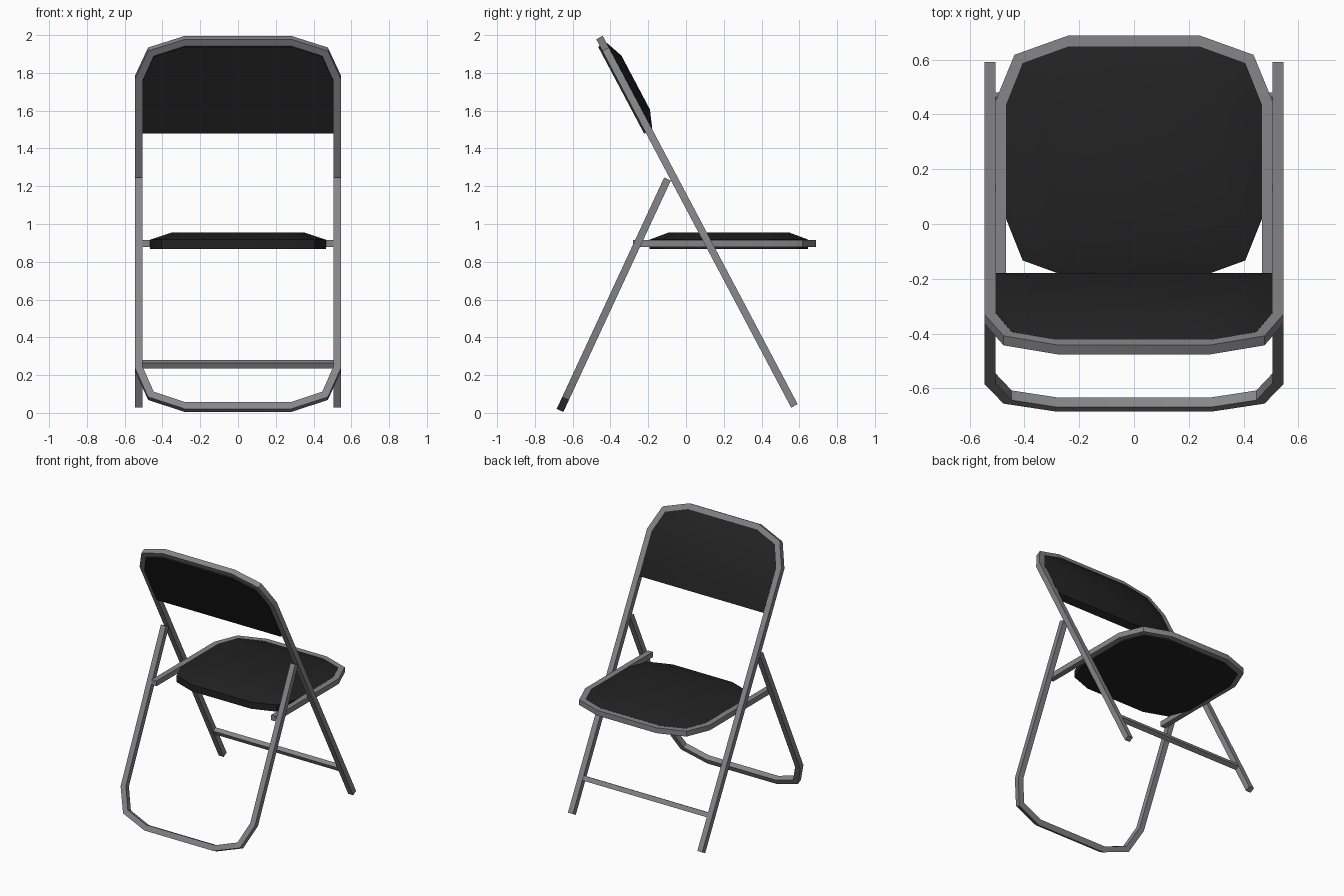
import bpy, bmesh, math
from mathutils import Vector

if "Cube" in bpy.data.objects:
    bpy.data.objects.remove(bpy.data.objects["Cube"])

TUBE = 0.039
# Chamfered corner: (distance in from the side, distance back from the end)
OUTER = [(0, 0.24), (0.07, 0.07), (0.265, 0)]
INNER = [(0.04, 0.25), (0.10, 0.10), (0.265, 0.04)]


def material(name, rgb, rough):
    m = bpy.data.materials.new(name)
    m.use_nodes = True
    m.diffuse_color = (*rgb, 1)
    bsdf = m.node_tree.nodes["Principled BSDF"]
    bsdf.inputs["Base Color"].default_value = (*rgb, 1)
    bsdf.inputs["Roughness"].default_value = rough
    return m


STEEL = material("grey steel", (0.24, 0.24, 0.25), 0.5)
VINYL = material("black vinyl", (0.016, 0.016, 0.016), 0.6)


class Plane:
    """Tilted working plane: x across, a along the part, n out of the plane."""
    def __init__(self, end, start, facing):
        self.end = Vector((0, *end))
        run = self.end - Vector((0, *start))
        self.length = run.length
        self.u = run.normalized()
        self.n = Vector((1, 0, 0)).cross(self.u)
        if self.n.dot(Vector((0, *facing))) < 0:
            self.n = -self.n

    def at(self, x, a, n):
        return self.end + Vector((x, 0, 0)) + self.u * a + self.n * n


def finish(name, bm, mat):
    bmesh.ops.recalc_face_normals(bm, faces=bm.faces)
    mesh = bpy.data.meshes.new(name)
    bm.to_mesh(mesh)
    bm.free()
    mesh.materials.append(mat)
    ob = bpy.data.objects.new(name, mesh)
    bpy.context.collection.objects.link(ob)
    bpy.ops.object.select_all(action='DESELECT')
    ob.select_set(True)
    bpy.context.view_layer.objects.active = ob
    bpy.ops.object.shade_smooth_by_angle(angle=math.radians(30))
    return ob


def skin(bm, rings, cap=True):
    """Bridge closed rings of points and cap both ends."""
    loops = [[bm.verts.new(p) for p in ring] for ring in rings]
    for r, s in zip(loops, loops[1:]):
        for i in range(len(r)):
            j = (i + 1) % len(r)
            bm.faces.new((r[i], r[j], s[j], s[i]))
    bm.faces.new(loops[0])
    bm.faces.new(loops[-1])


def arch(corner, half, back):
    """Path up one side, round the chamfered end and down the other side."""
    left = [(half - dx, -da) for dx, da in corner]
    left.insert(0, (left[0][0], -back))
    return left + [(-x, a) for x, a in reversed(left)]


def bent_tube(name, plane, half):
    bm = bmesh.new()
    h = TUBE / 2
    pairs = zip(arch(OUTER, half, plane.length), arch(INNER, half, plane.length))
    skin(bm, [[plane.at(*o, -h), plane.at(*o, h), plane.at(*i, h), plane.at(*i, -h)]
              for o, i in pairs])
    return finish(name, bm, STEEL)


def cushion(name, plane, half, back, round_back, shrink):
    """Padded panel with a straight rim and a sloped top."""
    outline = arch(INNER, half, back)
    if round_back:
        front = outline[1:-1]
        outline = front + [(x, -back - 0.04 - a) for x, a in reversed(front)]
    mid = -(back + 0.04) / 2
    top = [(x * shrink[0], mid + (a - mid) * shrink[1]) for x, a in outline]
    bm = bmesh.new()
    skin(bm, [[plane.at(x, a, n) for x, a in ring]
              for ring, n in ((outline, -0.029), (outline, 0.02), (top, 0.058))])
    return finish(name, bm, VINYL)


# Working planes given as (y, z) of the bent end and the open end
back_plane = Plane((-0.458, 1.987), (0.574, 0.037), (1, 0))
rear_plane = Plane((-0.667, 0.013), (-0.098, 1.238), (1, 0))
seat_plane = Plane((0.687, 0.897), (-0.28, 0.897), (0, 1))

# Tubular frames
bent_tube("front_legs_and_back_frame", back_plane, 0.546)
bent_tube("rear_legs", rear_plane, 0.546)
bent_tube("seat_frame", seat_plane, 0.506)

# Cushions
cushion("seat_cushion", seat_plane, 0.506, 0.88, True, (0.75, 0.76))
cushion("backrest_cushion", back_plane, 0.546, 0.56, False, (0.75, 0.62))

# Crossbar between the front legs
bar = 0.017
centre = 0.25 - back_plane.length
bm = bmesh.new()
skin(bm, [[back_plane.at(x, centre + a, n)
           for a, n in ((-bar, -bar), (bar, -bar), (bar, bar), (-bar, bar))]
          for x in (-0.508, 0.508)])
finish("front_crossbar", bm, STEEL)
